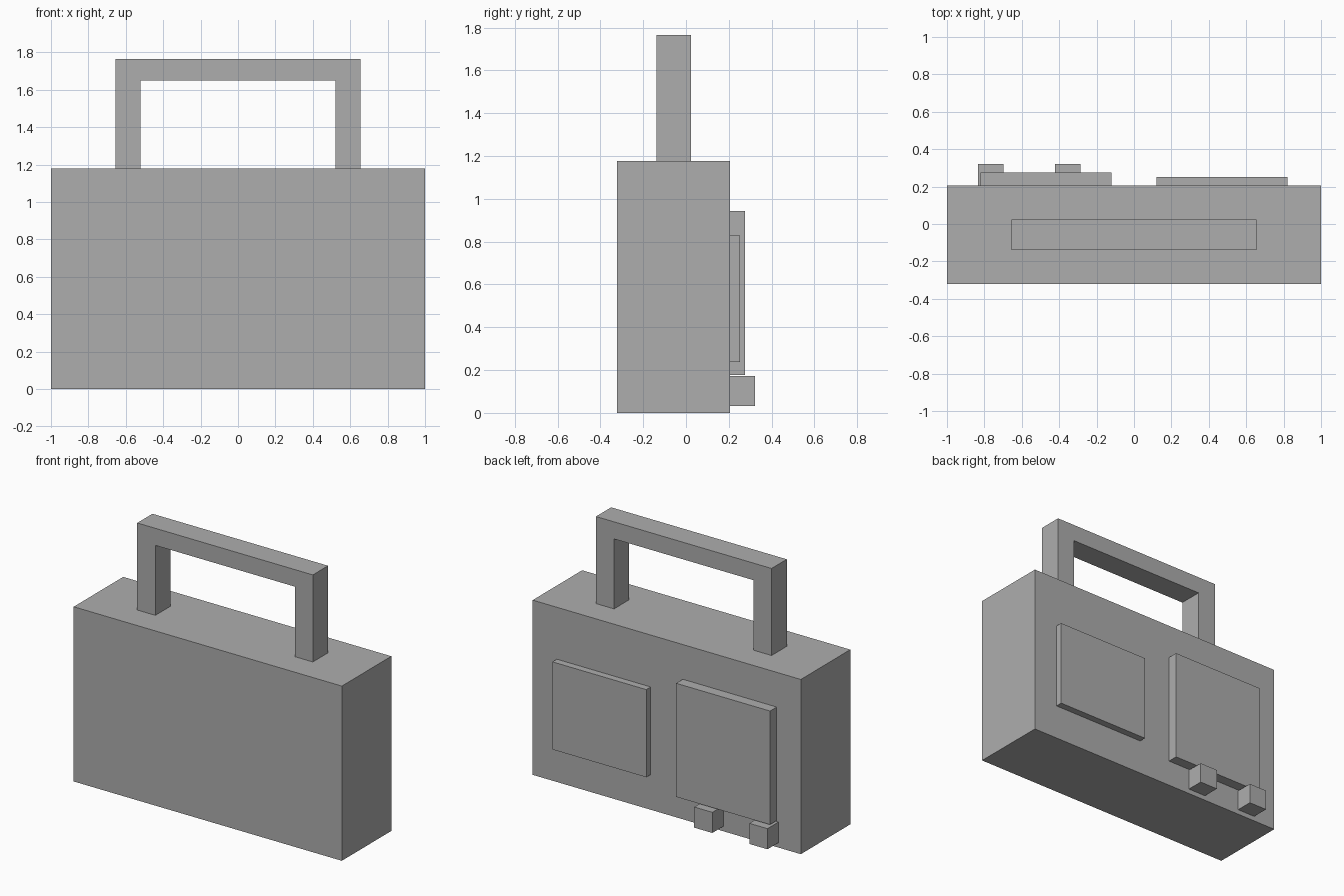
import bpy
import bmesh

if "Cube" in bpy.data.objects:
    bpy.data.objects.remove(bpy.data.objects["Cube"])

grey = bpy.data.materials.new("plain grey")
grey.diffuse_color = (0.423, 0.423, 0.423, 1.0)
grey.use_nodes = True
grey.node_tree.nodes["Principled BSDF"].inputs["Base Color"].default_value = grey.diffuse_color


def finish(name, bm):
    bmesh.ops.recalc_face_normals(bm, faces=bm.faces)
    mesh = bpy.data.meshes.new(name)
    bm.to_mesh(mesh)
    bm.free()
    mesh.materials.append(grey)
    obj = bpy.data.objects.new(name, mesh)
    bpy.context.collection.objects.link(obj)
    return obj


def box(name, x, y, z):
    """Box from (min, max) ranges on each axis."""
    bm = bmesh.new()
    bmesh.ops.create_cube(bm, size=1)
    for v in bm.verts:
        v.co = [r[0] if c < 0 else r[1] for c, r in zip(v.co, (x, y, z))]
    return finish(name, bm)


BACK = 0.205   # rear plane of the case
TOP = 1.178    # top of the case

# Case
box("case", (-1, 1), (-0.322, BACK), (0, TOP))

# Carrying handle: U-shaped profile extruded in depth
profile = [(-0.655, TOP), (-0.655, 1.765), (0.655, 1.765), (0.655, TOP),
           (0.52, TOP), (0.52, 1.65), (-0.52, 1.65), (-0.52, TOP)]
bm = bmesh.new()
face = bm.faces.new([bm.verts.new((x, -0.138, z)) for x, z in profile])
ext = bmesh.ops.extrude_face_region(bm, geom=[face], use_keep_orig=True)
moved = [g for g in ext["geom"] if isinstance(g, bmesh.types.BMVert)]
bmesh.ops.translate(bm, verts=moved, vec=(0, 0.162, 0))
finish("handle", bm)

# Raised panels on the back
box("large_back_panel", (-0.82, -0.12), (BACK, 0.276), (0.178, 0.944))
box("small_back_panel", (0.12, 0.82), (BACK, 0.252), (0.237, 0.828))

# Two block knobs under the large panel
for name, x in (("outer_knob", -0.833), ("inner_knob", -0.422)):
    box(name, (x, x + 0.135), (BACK, 0.322), (0.033, 0.172))
